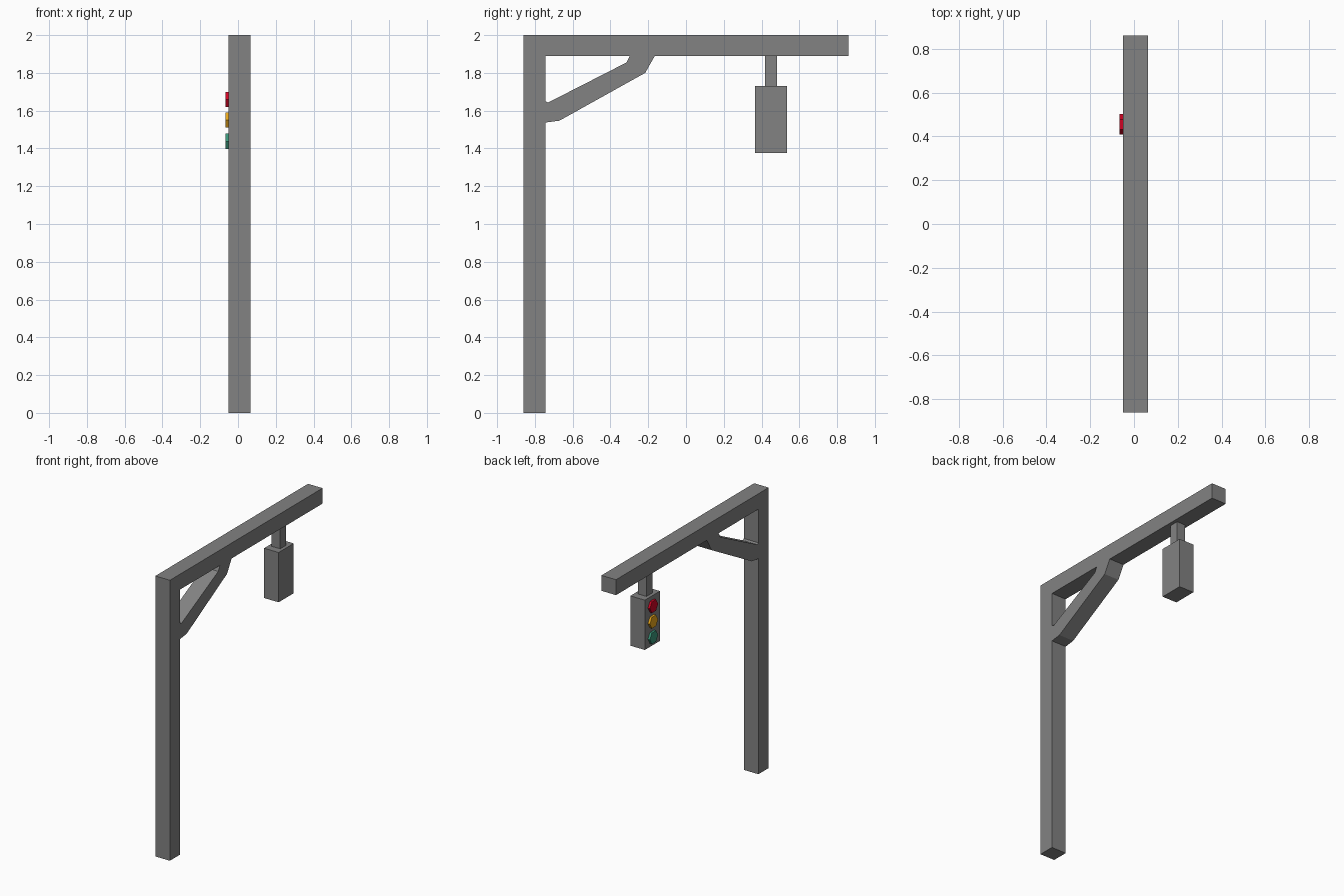
import bpy, bmesh, math

if "Cube" in bpy.data.objects:
    bpy.data.objects.remove(bpy.data.objects["Cube"])

X0, X1 = -0.05, 0.065          # shared thickness of post, arm and housing


def material(name, rgb):
    m = bpy.data.materials.new(name)
    lin = [c / 12.92 if c <= 0.04045 else ((c + 0.055) / 1.055) ** 2.4
           for c in (v / 255 for v in rgb)]
    m.diffuse_color = (*lin, 1)
    m.use_nodes = True
    m.node_tree.nodes["Principled BSDF"].inputs["Base Color"].default_value = m.diffuse_color
    return m


def prism(name, outline, mat, x0=X0, x1=X1):
    """Extrude a (y, z) outline from x0 to x1."""
    bm = bmesh.new()
    face = bm.faces.new([bm.verts.new((x0, y, z)) for y, z in outline])
    ext = bmesh.ops.extrude_face_region(bm, geom=[face])
    for v in ext["geom"]:
        if isinstance(v, bmesh.types.BMVert):
            v.co.x = x1
    bmesh.ops.recalc_face_normals(bm, faces=bm.faces)
    me = bpy.data.meshes.new(name)
    bm.to_mesh(me)
    bm.free()
    me.materials.append(mat)
    ob = bpy.data.objects.new(name, me)
    bpy.context.collection.objects.link(ob)
    return ob


def rect(y0, y1, z0, z1):
    return [(y0, z0), (y1, z0), (y1, z1), (y0, z1)]


grey = material("grey metal", (130, 130, 130))
red = material("red lamp", (208, 4, 35))
yellow = material("yellow lamp", (250, 180, 30))
green = material("green lamp", (58, 150, 122))

# Post and overhanging arm
prism("post", rect(-0.86, -0.745, 0, 2), grey)
prism("arm", rect(-0.745, 0.86, 1.89, 2), grey)

# Bent diagonal brace
prism("brace", [(-0.745, 1.65), (-0.73, 1.643), (-0.315, 1.855), (-0.297, 1.89),
                (-0.165, 1.89), (-0.216, 1.80), (-0.67, 1.547), (-0.745, 1.537)], grey)

# Hanger and signal housing
prism("hanger", rect(0.417, 0.482, 1.73, 1.89), grey, -0.026, 0.041)
prism("housing", rect(0.365, 0.535, 1.375, 1.73), grey)

# Three hexagonal lamps on the -x face
for name, z, mat in (("red_lamp", 1.66, red), ("yellow_lamp", 1.55, yellow),
                     ("green_lamp", 1.438, green)):
    hexagon = [(0.455 + 0.046 * math.cos(math.radians(a)),
                z + 0.046 * math.sin(math.radians(a))) for a in range(0, 360, 60)]
    prism(name, hexagon, mat, -0.066, X0)
